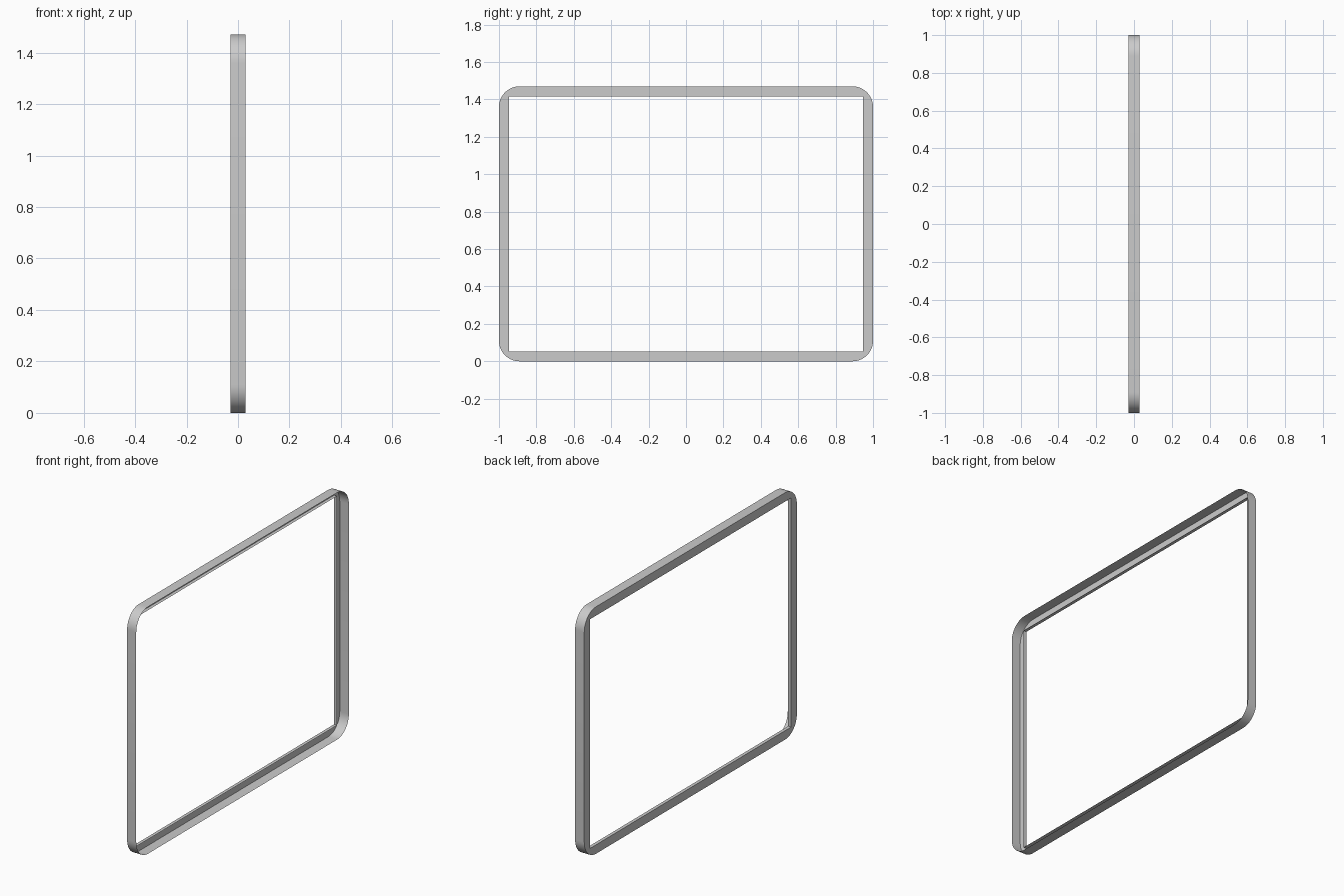
import bpy, bmesh, math

if "Cube" in bpy.data.objects:
    bpy.data.objects.remove(bpy.data.objects["Cube"])

HALF_Y, HEIGHT = 1.0, 1.47      # outer size
RIM, RADIUS = 0.053, 0.11       # rim width, corner radius
X0, X1, X_LIP = -0.03, 0.03, -0.01
STEPS = 12
MID = HEIGHT / 2

bm = bmesh.new()


def quad(*verts):
    bm.faces.new(verts).smooth = True


# Four rounded outer corners, each paired with one square inner corner
outer_back, outer_front, inner_back, inner_lip, owner = [], [], [], [], []
for i, (sy, sz) in enumerate([(1, 1), (-1, 1), (-1, -1), (1, -1)]):
    cy, cz = sy * (HALF_Y - RADIUS), MID + sz * (MID - RADIUS)
    iy, iz = sy * (HALF_Y - RIM), MID + sz * (MID - RIM)
    inner_back.append(bm.verts.new((X0, iy, iz)))
    inner_lip.append(bm.verts.new((X_LIP, iy, iz)))
    for s in range(STEPS + 1):
        a = math.pi / 2 * (i + s / STEPS)
        y, z = cy + RADIUS * math.cos(a), cz + RADIUS * math.sin(a)
        outer_back.append(bm.verts.new((X0, y, z)))
        outer_front.append(bm.verts.new((X1, y, z)))
        owner.append(i)

# Outer wall and flat back flange
n = len(owner)
for k in range(n):
    m = (k + 1) % n
    quad(outer_back[k], outer_back[m], outer_front[m], outer_front[k])
    a, b = inner_back[owner[k]], inner_back[owner[m]]
    if a is b:
        quad(outer_back[m], outer_back[k], a)
    else:
        quad(outer_back[m], outer_back[k], a, b)

# Short return lip around the opening
for i in range(4):
    j = (i + 1) % 4
    quad(inner_back[j], inner_back[i], inner_lip[i], inner_lip[j])

bmesh.ops.recalc_face_normals(bm, faces=bm.faces)
mesh = bpy.data.meshes.new("window_frame")
bm.to_mesh(mesh)
bm.free()

frame = bpy.data.objects.new("window_frame", mesh)
bpy.context.collection.objects.link(frame)
bpy.context.view_layer.objects.active = frame
frame.select_set(True)
bpy.ops.object.shade_smooth_by_angle(angle=math.radians(30))
